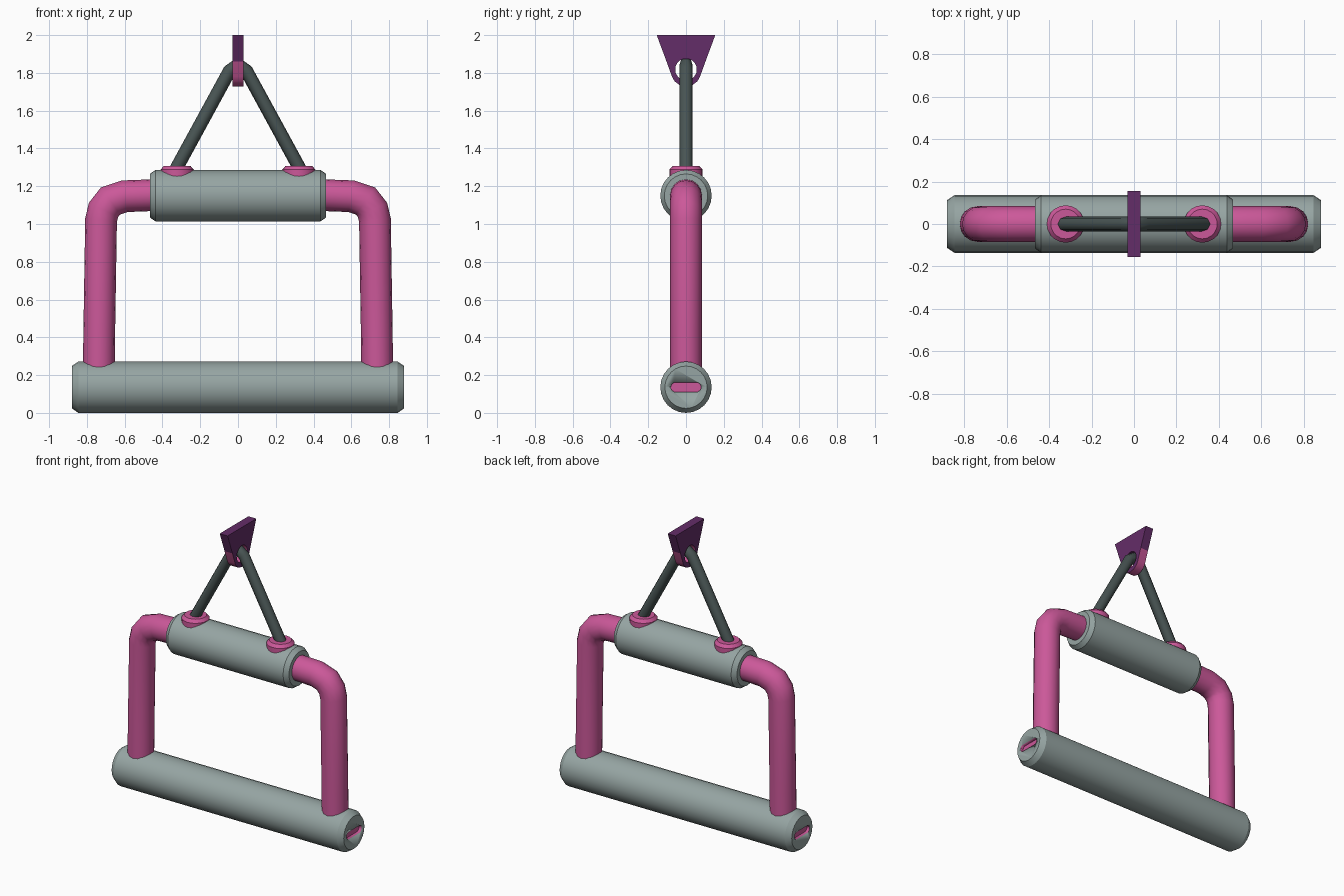
import bpy, bmesh, math
from mathutils import Vector

if "Cube" in bpy.data.objects:
    bpy.data.objects.remove(bpy.data.objects["Cube"])


def material(name, rgb):
    m = bpy.data.materials.new(name)
    m.diffuse_color = (*rgb, 1)
    m.use_nodes = True
    m.node_tree.nodes["Principled BSDF"].inputs["Base Color"].default_value = m.diffuse_color
    return m


GREY = material("light grey", (0.305, 0.376, 0.366))
PINK = material("pink", (0.60, 0.098, 0.32))
DARK = material("dark grey", (0.065, 0.089, 0.087))
PURPLE = material("purple", (0.127, 0.026, 0.138))


def finish(name, bm, mats, angle=40):
    bmesh.ops.recalc_face_normals(bm, faces=bm.faces)
    me = bpy.data.meshes.new(name)
    bm.to_mesh(me)
    bm.free()
    ob = bpy.data.objects.new(name, me)
    bpy.context.collection.objects.link(ob)
    for m in mats:
        me.materials.append(m)
    bpy.ops.object.select_all(action='DESELECT')
    ob.select_set(True)
    bpy.context.view_layer.objects.active = ob
    bpy.ops.object.shade_smooth_by_angle(angle=math.radians(angle))
    return ob


def tube(name, path, radii, sides, mat, angle=40):
    """Round section swept along (x, z) points in the y = 0 plane."""
    pts = [Vector((x, 0, z)) for x, z in path]
    if not isinstance(radii, (list, tuple)):
        radii = [radii] * len(pts)
    bm = bmesh.new()
    rings = []
    for i, (p, r) in enumerate(zip(pts, radii)):
        a = (p - pts[i - 1]).normalized() if i else (pts[1] - p).normalized()
        b = (pts[i + 1] - p).normalized() if i < len(pts) - 1 else a
        t = (a + b).normalized()
        n = Vector((-t.z, 0, t.x)) / max(t.dot(a), 0.5)
        ring = []
        for k in range(sides):
            w = math.tau * k / sides
            ring.append(bm.verts.new(p + r * (n * math.cos(w) + Vector((0, math.sin(w), 0)))))
        rings.append(ring)
    for r0, r1 in zip(rings, rings[1:]):
        for k in range(sides):
            j = (k + 1) % sides
            bm.faces.new((r0[k], r0[j], r1[j], r1[k]))
    bm.faces.new(rings[0])
    bm.faces.new(rings[-1])
    return finish(name, bm, [mat], angle)


def prism(name, outlines, x0, x1, mats):
    """Closed (y, z) outlines, later ones being holes, extruded along x."""
    bm = bmesh.new()
    edges = []
    for line in outlines:
        vs = [bm.verts.new((x0, y, z)) for y, z in line]
        edges += [bm.edges.new((vs[i - 1], vs[i])) for i in range(len(vs))]
    bmesh.ops.triangle_fill(bm, use_beauty=True, use_dissolve=False, edges=edges, normal=(1, 0, 0))
    ext = bmesh.ops.extrude_face_region(bm, geom=bm.faces[:], use_keep_orig=True)
    moved = [g for g in ext["geom"] if isinstance(g, bmesh.types.BMVert)]
    bmesh.ops.translate(bm, verts=moved, vec=(x1 - x0, 0, 0))
    return finish(name, bm, mats, 30)


# lower grip bar with chamfered ends
ZB = 0.136
bar = tube("grip_bar", [(-0.88, ZB), (-0.845, ZB), (0.845, ZB), (0.88, ZB)],
           [0.112, 0.136, 0.136, 0.112], 24, GREY, 30)
bar.data.materials.append(PINK)

# pink slot sunk into each end of the bar
for s in (-1, 1):
    arc = []
    for k in range(12):
        w = math.tau * (k + 0.5) / 12
        arc.append((math.copysign(0.056, math.cos(w)) + 0.025 * math.cos(w),
                    ZB + 0.025 * math.sin(w)))
    cutter = prism("slot_cutter", [arc], s * 0.86, s * 0.92, [PINK])
    cutter.hide_render = True
    mod = bar.modifiers.new("slot", 'BOOLEAN')
    mod.operation = 'DIFFERENCE'
    mod.solver = 'EXACT'
    mod.object = cutter
    bpy.context.view_layer.objects.active = bar
    bpy.ops.object.modifier_apply(modifier="slot")
    bpy.data.objects.remove(cutter)
for f in bar.data.polygons:
    c = f.center
    inside = abs(c.y) < 0.083 and abs(c.z - ZB) < 0.027 and 0.8 < abs(c.x) < 0.879
    f.material_index = 1 if inside else 0

# upper sleeve
ZS = 1.15
tube("upper_sleeve", [(-0.467, ZS), (-0.437, ZS), (0.437, ZS), (0.467, ZS)],
     [0.115, 0.136, 0.136, 0.115], 24, GREY, 30)

for s, side in ((-1, "left"), (1, "right")):
    # bent side arm
    arm = [(0.737, 0.18), (0.735, 0.4), (0.725, 1.02), (0.712, 1.075),
           (0.675, 1.122), (0.60, 1.147), (0.44, 1.153)]
    tube(side + "_arm", [(s * x, z) for x, z in arm], 0.084, 16, PINK)
    # collar where the hanger enters the sleeve
    x = s * 0.322
    tube(side + "_collar", [(x, 1.2), (x, 1.288), (x, 1.308)], [0.088, 0.088, 0.07], 20, PINK, 30)

# bent hanger rod through the bracket hole
tube("hanger_rod", [(-0.345, 1.26), (-0.045, 1.81), (0, 1.842), (0.045, 1.81), (0.345, 1.26)],
     0.035, 8, DARK, 50)

# top bracket with a hole and pink lower rim
half = [(0.155, 2.0), (0.103, 1.86), (0.074, 1.78), (0.06, 1.755), (0.035, 1.736)]
outline = half + [(0, 1.729)] + [(-y, z) for y, z in reversed(half)]
hole = [(0.057 * math.cos(math.tau * k / 20), 1.818 + 0.057 * math.sin(math.tau * k / 20))
        for k in range(20)]
bracket = prism("top_bracket", [outline, hole], -0.03, 0.03, [PURPLE, PINK])
for f in bracket.data.polygons:
    f.material_index = 1 if abs(f.normal.x) < 0.5 and f.center.z < 1.87 else 0
